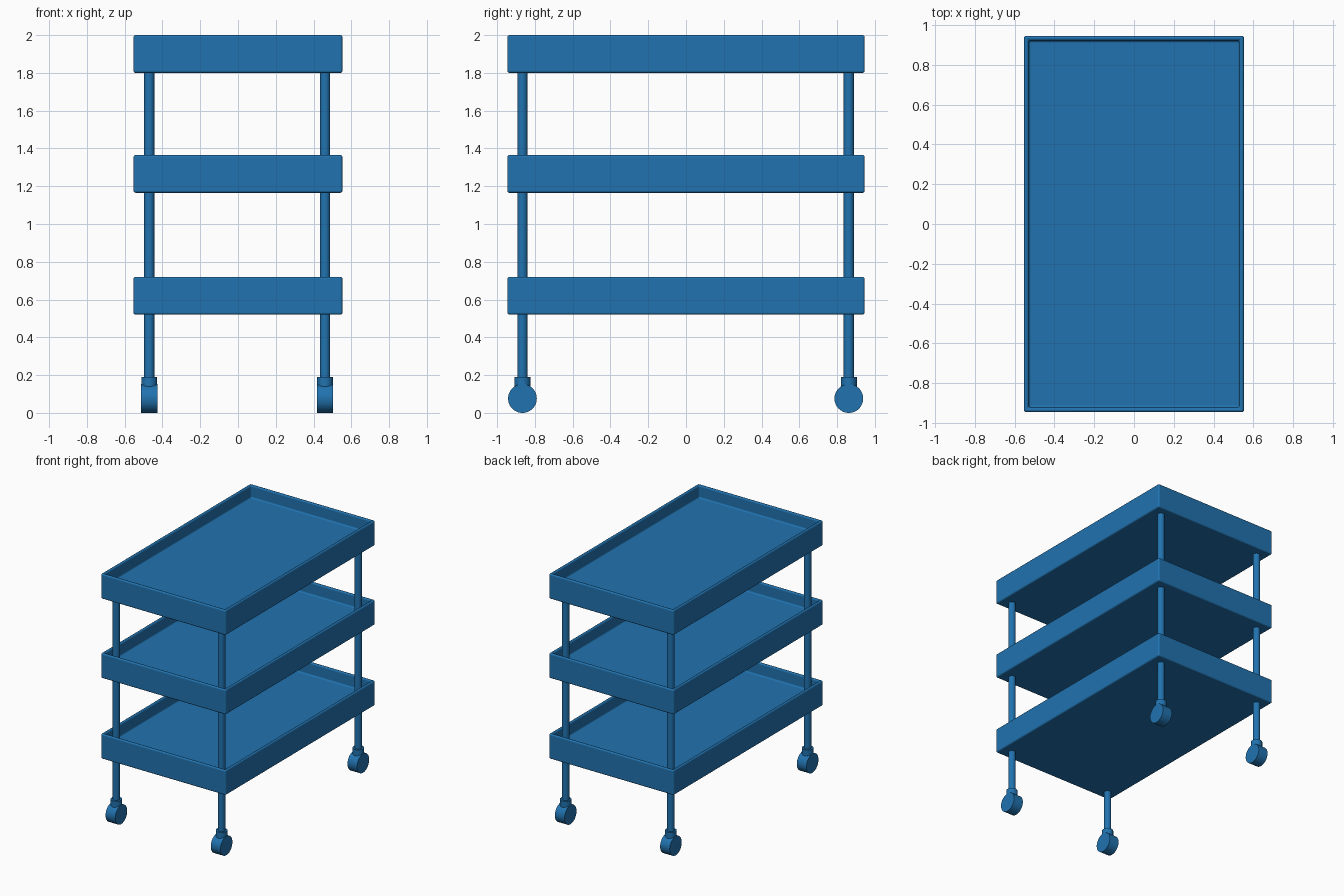
import bpy, bmesh
from math import pi, radians

if "Cube" in bpy.data.objects:
    bpy.data.objects.remove(bpy.data.objects["Cube"])


def smooth(obj):
    bpy.ops.object.select_all(action='DESELECT')
    obj.select_set(True)
    bpy.context.view_layer.objects.active = obj
    bpy.ops.object.shade_smooth_by_angle(angle=radians(35))


def cylinder(name, radius, depth, loc, rot=(0, 0, 0), verts=48):
    bpy.ops.mesh.primitive_cylinder_add(vertices=verts, radius=radius, depth=depth,
                                        location=loc, rotation=rot)
    obj = bpy.context.object
    obj.name = name
    obj.data.materials.append(blue)
    smooth(obj)
    return obj


def tray(name, bottom):
    # Open box: inset the top face and push it down to form the floor
    bm = bmesh.new()
    bmesh.ops.create_cube(bm, size=1)
    bmesh.ops.scale(bm, vec=(1.106, 1.892, 0.2), verts=bm.verts)
    top = max(bm.faces, key=lambda f: f.calc_center_median().z)
    bmesh.ops.inset_region(bm, faces=[top], thickness=0.034)
    floor = bmesh.ops.extrude_discrete_faces(bm, faces=[top])['faces'][0]
    bmesh.ops.translate(bm, vec=(0, 0, -0.1), verts=floor.verts)
    mesh = bpy.data.meshes.new(name)
    bm.to_mesh(mesh)
    bm.free()
    obj = bpy.data.objects.new(name, mesh)
    bpy.context.collection.objects.link(obj)
    obj.location.z = bottom + 0.1
    obj.data.materials.append(blue)
    smooth(obj)
    # Soft rounded edges
    bev = obj.modifiers.new("rounded_edges", 'BEVEL')
    bev.width = 0.015
    bev.segments = 4
    bev.limit_method = 'ANGLE'
    bev.harden_normals = True
    return obj


blue = bpy.data.materials.new("blue_paint")
blue.diffuse_color = (0.015, 0.17, 0.43, 1)
blue.use_nodes = True
blue.node_tree.nodes["Principled BSDF"].inputs["Base Color"].default_value = blue.diffuse_color

# Three stacked trays
for name, z in (("bottom_tray", 0.52), ("middle_tray", 1.165), ("top_tray", 1.8)):
    tray(name, z)

# Corner posts with swivel collars and wheels
for side, x in (("left", -0.47), ("right", 0.461)):
    for end, y in (("front", -0.866), ("back", 0.862)):
        tag = f"{end}_{side}"
        cylinder(f"{tag}_post", 0.027, 1.69, (x, y, 0.16 + 0.845), verts=32)
        cylinder(f"{tag}_collar", 0.042, 0.11, (x, y, 0.135))
        cylinder(f"{tag}_wheel", 0.076, 0.085, (x, y, 0.076), (0, pi / 2, 0), 64)
